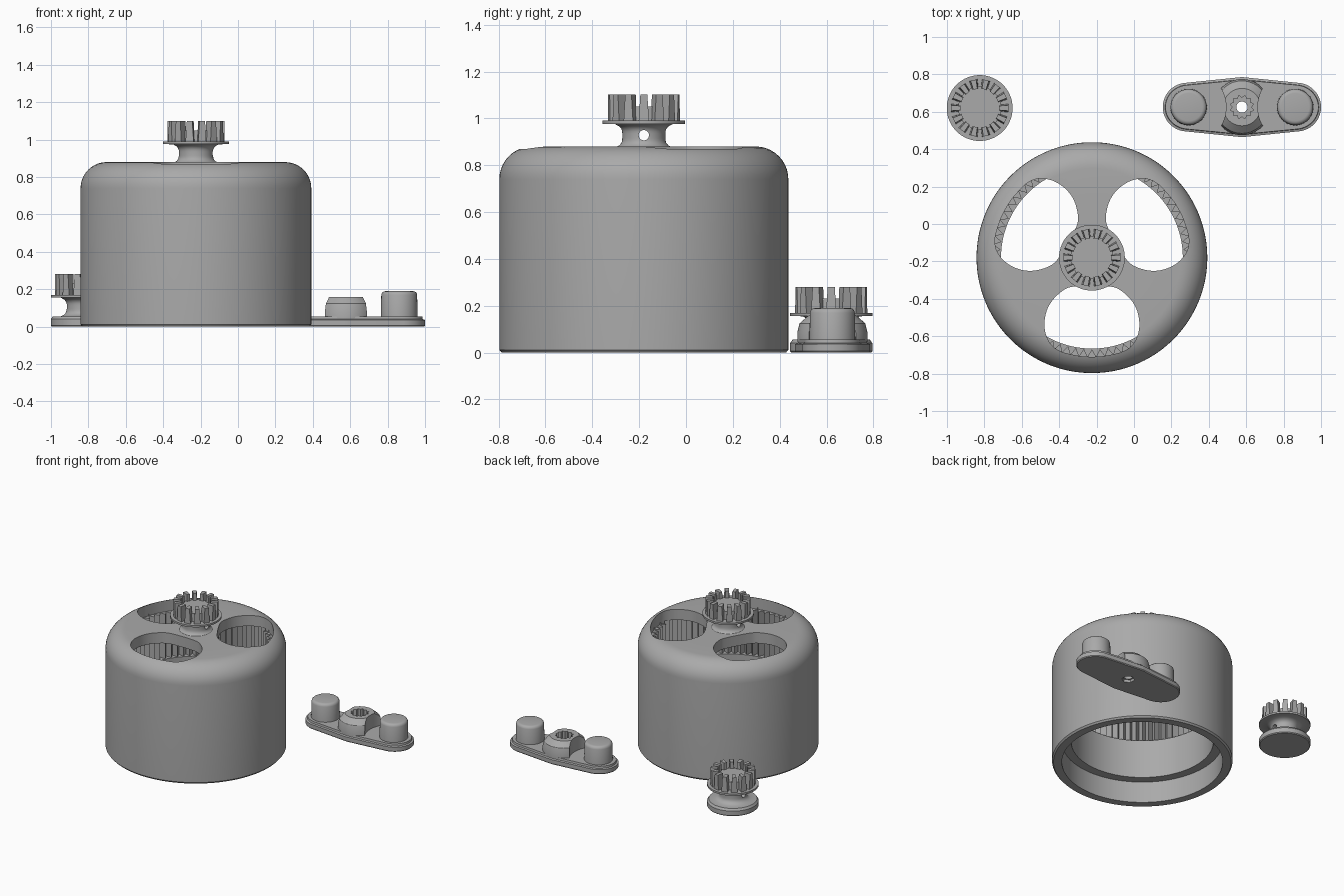
import bpy, bmesh
from math import sin, cos, pi, radians, tau
from mathutils import Matrix, Vector

cube = bpy.data.objects.get("Cube")
if cube:
    bpy.data.objects.remove(cube, do_unlink=True)

grey = bpy.data.materials.new("plain grey")
grey.use_nodes = True
grey.diffuse_color = (0.4, 0.4, 0.4, 1)
grey.node_tree.nodes["Principled BSDF"].inputs["Base Color"].default_value = grey.diffuse_color
parts = []


def make(name, bm, loc=(0, 0, 0)):
    """Turn a bmesh into a named grey object."""
    bmesh.ops.recalc_face_normals(bm, faces=bm.faces)
    mesh = bpy.data.meshes.new(name)
    bm.to_mesh(mesh)
    bm.free()
    mesh.materials.append(grey)
    ob = bpy.data.objects.new(name, mesh)
    ob.location = loc
    bpy.context.collection.objects.link(ob)
    return ob


def part(name, bm, loc):
    """Make an object that belongs to the finished model."""
    parts.append(make(name, bm, loc))
    return parts[-1]


def lathe(profile, segs=64, closed=False):
    """Revolve (radius, z, tooth depth) points about z."""
    bm = bmesh.new()
    rings = []
    for r, z, *tooth in profile:
        depth = tooth[0] if tooth else 0
        if r == 0:
            rings.append([bm.verts.new((0, 0, z))] * segs)
            continue
        rings.append([bm.verts.new(((r + depth * (i % 2)) * cos(tau * i / segs),
                                    (r + depth * (i % 2)) * sin(tau * i / segs), z))
                      for i in range(segs)])
    pairs = list(zip(rings, rings[1:]))
    if closed:
        pairs.append((rings[-1], rings[0]))
    for a, b in pairs:
        for i in range(segs):
            j = (i + 1) % segs
            corners = list(dict.fromkeys((a[i], a[j], b[j], b[i])))
            if len(corners) > 2:
                bm.faces.new(corners)
    return bm


def prism(bm, outline, levels):
    """Stack copies of an outline; each level is (z, fitting function)."""
    rings = [[bm.verts.new((*fit(p), z)) for p in outline] for z, fit in levels]
    n = len(outline)
    for a, b in zip(rings, rings[1:]):
        for i in range(n):
            bm.faces.new((a[i], a[(i + 1) % n], b[(i + 1) % n], b[i]))
    bm.faces.new(rings[0])
    bm.faces.new(rings[-1])


def carve(ob, bm):
    """Subtract a bmesh from an object."""
    cutter = make("cutter", bm, ob.location)
    cutter.hide_render = True
    mod = ob.modifiers.new("cut", 'BOOLEAN')
    mod.operation, mod.solver, mod.object = 'DIFFERENCE', 'EXACT', cutter
    bpy.context.view_layer.update()
    bpy.context.view_layer.objects.active = ob
    bpy.ops.object.modifier_apply(modifier=mod.name)
    bpy.data.objects.remove(cutter, do_unlink=True)


def cylinder(r, z0, z1, x=0, segs=48, turn=Matrix()):
    bm = bmesh.new()
    bmesh.ops.create_cone(bm, cap_ends=True, segments=segs, radius1=r, radius2=r,
                          depth=z1 - z0,
                          matrix=turn @ Matrix.Translation((x, 0, (z0 + z1) / 2)))
    return bm


# Drum shell: rounded outside, stepped recess below, toothed ring inside
R, H, F = 0.617, 0.88, 0.14
shell = [(R - 0.01, 0), (R, 0.012)]
shell += [(R - F + F * cos(a), H - F + F * sin(a)) for a in [pi / 2 * k / 10 for k in range(11)]]
shell += [(0.3, H), (0, H)]
inside = [(0, 0.8), (0.3, 0.8), (0.49, 0.8, 0.04), (0.49, 0.45, 0.04), (0.486, 0.45),
          (0.486, 0.16), (0.55, 0.16), (0.55, 0)]
drum = part("drum_shell", lathe(shell + inside, 144, closed=True), (-0.225, -0.18, 0))

# Three rounded windows through the drum top
half = [(0.15, 0.08), (0.165, 0.15), (0.25, 0.235), (0.36, 0.26),
        (0.45, 0.235), (0.5, 0.18), (0.52, 0.1), (0.53, 0.04)]
window = half + [(d, -w) for d, w in reversed(half)]
for _ in range(3):
    smooth = []
    for p, q in zip(window, window[1:] + window[:1]):
        p, q = Vector(p), Vector(q)
        smooth += [p.lerp(q, 0.25), p.lerp(q, 0.75)]
    window = smooth
cut = bmesh.new()
for angle in (30, 150, 270):
    rot = Matrix.Rotation(radians(angle), 2)
    prism(cut, [rot @ p for p in window], [(0.785, tuple), (1, tuple)])
carve(drum, cut)


# Crowned spools: one stands on the drum, one lies spare behind it
def spool(name, loc, base):
    neck = [(0.092 + 0.03 * ((k - 5) / 5) ** 4, 0.055 + 0.01 * k) for k in range(11)]
    foot = [(0, 0.05), (0.12, 0.05)]
    if base:
        foot = [(0, 0), (0.17, 0), (0.176, 0.006), (0.176, 0.04), (0.165, 0.055)]
    top = [(0.176, 0.156), (0.176, 0.17), (0.115, 0.17), (0.115, 0.23), (0, 0.23)]
    body = part(name + "_spool", lathe(foot + neck + top), loc)
    # Pin hole across the neck
    carve(body, cylinder(0.022, -0.3, 0.3, x=-0.108, segs=24,
                         turn=Matrix.Rotation(pi / 2, 4, 'Y')))
    # Ring of tapered prongs
    bm = bmesh.new()
    count = 14
    for i in range(count):
        rot = Matrix.Rotation(tau * (i + 0.5) / count - pi / 2, 4, 'Z')
        for v in bmesh.ops.create_cube(bm, size=1)["verts"]:
            wide = 0.044 if v.co.z < 0 else 0.03
            if v.co.x < 0:
                wide *= 0.75
            v.co = rot @ Vector((0.128 + 0.05 * v.co.x, wide * v.co.y, 0.225 + 0.112 * v.co.z))
    part(name + "_prongs", bm, loc)


spool("top", (-0.225, -0.18, 0.82), False)
spool("spare", (-0.825, 0.62, 0), True)

# Handle plate: wide middle, round ends, stepped rim
PLATE = (0.577, 0.625, 0)
POST = 0.285
outline = []
for k in range(96):
    aim = Vector((cos(tau * k / 96), sin(tau * k / 96)))
    outline.append(max((Vector((x, 0)) + aim * r
                        for x, r in ((-0.293, 0.13), (0, 0.16), (0.293, 0.13))), key=aim.dot))


def inset(amount):
    return lambda p: (p.x * (1 - amount / 0.42), p.y * (1 - amount / 0.15))


bm = bmesh.new()
prism(bm, outline, [(0, inset(0.005)), (0.006, inset(0)), (0.036, inset(0)),
                    (0.04, inset(0.012)), (0.055, inset(0.014))])
plate = part("handle_plate", bm, PLATE)

# Middle hub, scooped around the posts
hub = part("handle_hub", lathe([(0, 0.045), (0.15, 0.045), (0.15, 0.085), (0.14, 0.125),
                                (0.1, 0.16), (0, 0.16)]), PLATE)
for side in (-1, 1):
    carve(hub, cylinder(0.2, 0.02, 0.3, side * POST, segs=96))

# Toothed socket and the through hole with a countersink below
carve(hub, lathe([(0, 0.08), (0.05, 0.08, 0.014), (0.05, 0.2, 0.014), (0, 0.2)], 24))
for ob in (hub, plate):
    carve(ob, cylinder(0.03, -0.1, 0.12, segs=24))
carve(plate, cylinder(0.045, -0.1, 0.02, segs=6))

# Two rounded posts
for label, side in (("right", -1), ("left", 1)):
    part(label + "_post", lathe([(0, 0.04), (0.098, 0.04), (0.096, 0.17), (0.092, 0.181),
                                 (0.084, 0.188), (0.074, 0.19), (0, 0.19)]),
         (PLATE[0] + side * POST, PLATE[1], 0))

# Smooth the round surfaces, keep edges crisp
bpy.ops.object.select_all(action='DESELECT')
for ob in parts:
    ob.select_set(True)
bpy.context.view_layer.objects.active = drum
bpy.ops.object.shade_smooth_by_angle(angle=radians(32))
